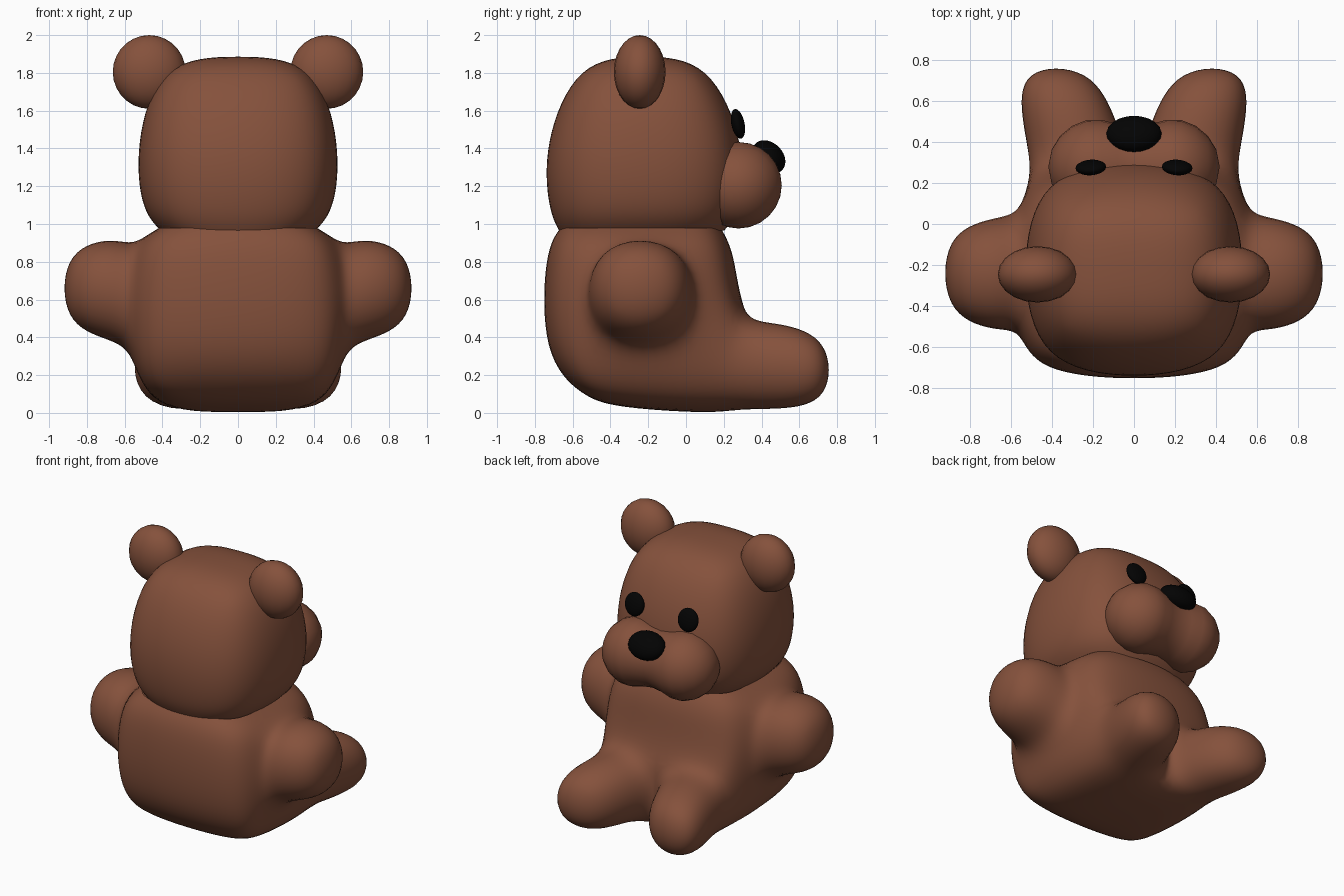
import bpy, bmesh, math
from mathutils import Vector

if "Cube" in bpy.data.objects:
    bpy.data.objects.remove(bpy.data.objects["Cube"])


def material(name, rgb):
    m = bpy.data.materials.new(name)
    m.diffuse_color = (*rgb, 1)
    m.use_nodes = True
    m.node_tree.nodes["Principled BSDF"].inputs["Base Color"].default_value = m.diffuse_color
    return m


FUR = material("brown_fur", (0.235, 0.083, 0.045))
BLACK = material("black", (0.001, 0.001, 0.001))


def finish(bm, name, mat, subsurf=0, mirror=False):
    bmesh.ops.recalc_face_normals(bm, faces=bm.faces)
    me = bpy.data.meshes.new(name)
    bm.to_mesh(me)
    bm.free()
    me.materials.append(mat)
    for p in me.polygons:
        p.use_smooth = True
    ob = bpy.data.objects.new(name, me)
    bpy.context.collection.objects.link(ob)
    if mirror:
        ob.modifiers.new("mirror", 'MIRROR').merge_threshold = 0.001
    if subsurf:
        s = ob.modifiers.new("subsurf", 'SUBSURF')
        s.levels = s.render_levels = subsurf
    return ob


def ellipsoid(name, mat, loc, radii, rot=(0, 0, 0)):
    bm = bmesh.new()
    bmesh.ops.create_uvsphere(bm, u_segments=20, v_segments=14, radius=1)
    ob = finish(bm, name, mat)
    ob.location, ob.scale, ob.rotation_euler = loc, radii, rot
    return ob


def extrude_to(bm, quad, targets):
    """Replace a quad with a tube ending in the target corners."""
    new = [bm.verts.new(t) for t in targets]
    for i in range(4):
        j = (i + 1) % 4
        bm.faces.new((quad[i], quad[j], new[j], new[i]))
    return new


# Body: half cage of four levels, mirrored and subdivided
levels = [
    [(0, -.56, .08), (.43, -.53, .10), (.47, -.38, .03), (.48, .05, 0), (.50, .30, 0), (0, .30, .01)],
    [(0, -.78, .30), (.49, -.73, .30), (.56, -.54, .30), (.56, .09, .31), (.53, .26, .50), (0, .31, .50)],
    [(0, -.765, .86), (.48, -.72, .87), (.55, -.52, .90), (.55, .05, .90), (.45, .23, .86), (0, .27, .85)],
    [(0, -.68, .98), (.37, -.63, .98), (.42, -.40, .98), (.42, -.03, .98), (.36, .15, .98), (0, .20, .98)],
]
bm = bmesh.new()
rows = [[bm.verts.new(p) for p in row] for row in levels]
limbs = {}
for i in range(3):
    for j in range(5):
        quad = (rows[i][j], rows[i][j + 1], rows[i + 1][j + 1], rows[i + 1][j])
        if (i, j) in ((1, 2), (0, 4)):
            limbs[(i, j)] = quad
        else:
            bm.faces.new(quad)
# underside
b = rows[0]
ca, cb = bm.verts.new((0, -.38, .03)), bm.verts.new((0, .05, 0))
for q in ((b[0], b[1], b[2], ca), (ca, b[2], b[3], cb), (cb, b[3], b[4], b[5])):
    bm.faces.new(q)
# arm
quad = limbs[(1, 2)]
for x, y0, y1, z0, z1 in ((.67, -.55, .06, .36, .96), (.94, -.45, -.03, .455, .865)):
    quad = extrude_to(bm, quad, [(x, y0, z0), (x, y1, z0), (x, y1, z1), (x, y0, z1)])
bm.faces.new(quad)
# leg
quad = limbs[(0, 4)]
for y, x0, x1, z0, z1 in ((.48, .055, .565, -.005, .505), (.78, .19, .58, .04, .41)):
    quad = extrude_to(bm, quad, [(x1, y, z0), (x0, y, z0), (x0, y, z1), (x1, y, z1)])
bm.faces.new(quad)
finish(bm, "body", FUR, 3, mirror=True)

# Head: rounded box cage, open at the neck
bm = bmesh.new()
rings = []
for z, hx, hy, cy in ((.965, .43, .46, -.235), (1.07, .54, .535, -.22),
                      (1.42, .575, .565, -.22), (1.87, .44, .37, -.225)):
    ring = []
    for k in range(8):
        a = k * math.pi / 4
        f = .85 * math.sqrt(2) if k % 2 else 1
        ring.append(bm.verts.new((hx * f * math.cos(a), cy + hy * f * math.sin(a), z)))
    rings.append(ring)
for lo, hi in zip(rings, rings[1:]):
    for k in range(8):
        n = (k + 1) % 8
        bm.faces.new((lo[k], lo[n], hi[n], hi[k]))
top = bm.verts.new((0, -.225, 1.905))
t = rings[-1]
for k in range(0, 8, 2):
    bm.faces.new((top, t[k], t[k + 1], t[(k + 2) % 8]))
finish(bm, "head", FUR, 3)

# Muzzle: two-lobed profile spun round the x axis
half = [(0, .198), (.08, .208), (.16, .229), (.23, .228), (.30, .20), (.36, .15), (.40, .085), (.417, 0)]
profile = [(-x, r) for x, r in half[:0:-1]] + half
bm = bmesh.new()
line = [bm.verts.new((x, .278 + r, 1.205)) for x, r in profile]
edges = [bm.edges.new(p) for p in zip(line, line[1:])]
bmesh.ops.spin(bm, geom=line + edges, cent=Vector((0, .278, 1.205)), axis=(1, 0, 0),
               angle=2 * math.pi, steps=24)
bmesh.ops.remove_doubles(bm, verts=bm.verts, dist=.0005)
finish(bm, "muzzle", FUR)

# Nose, eyes and ears
ellipsoid("nose", BLACK, (0, .438, 1.355), (.135, .10, .075), (math.radians(-45), 0, 0))
for side, s in (("left", -1), ("right", 1)):
    ellipsoid(side + "_eye", BLACK, (s * .21, .275, 1.53), (.075, .035, .08),
              (math.radians(12), 0, math.radians(-4 * s)))
    ellipsoid(side + "_ear", FUR, (s * .47, -.245, 1.805), (.193, .137, .195))
